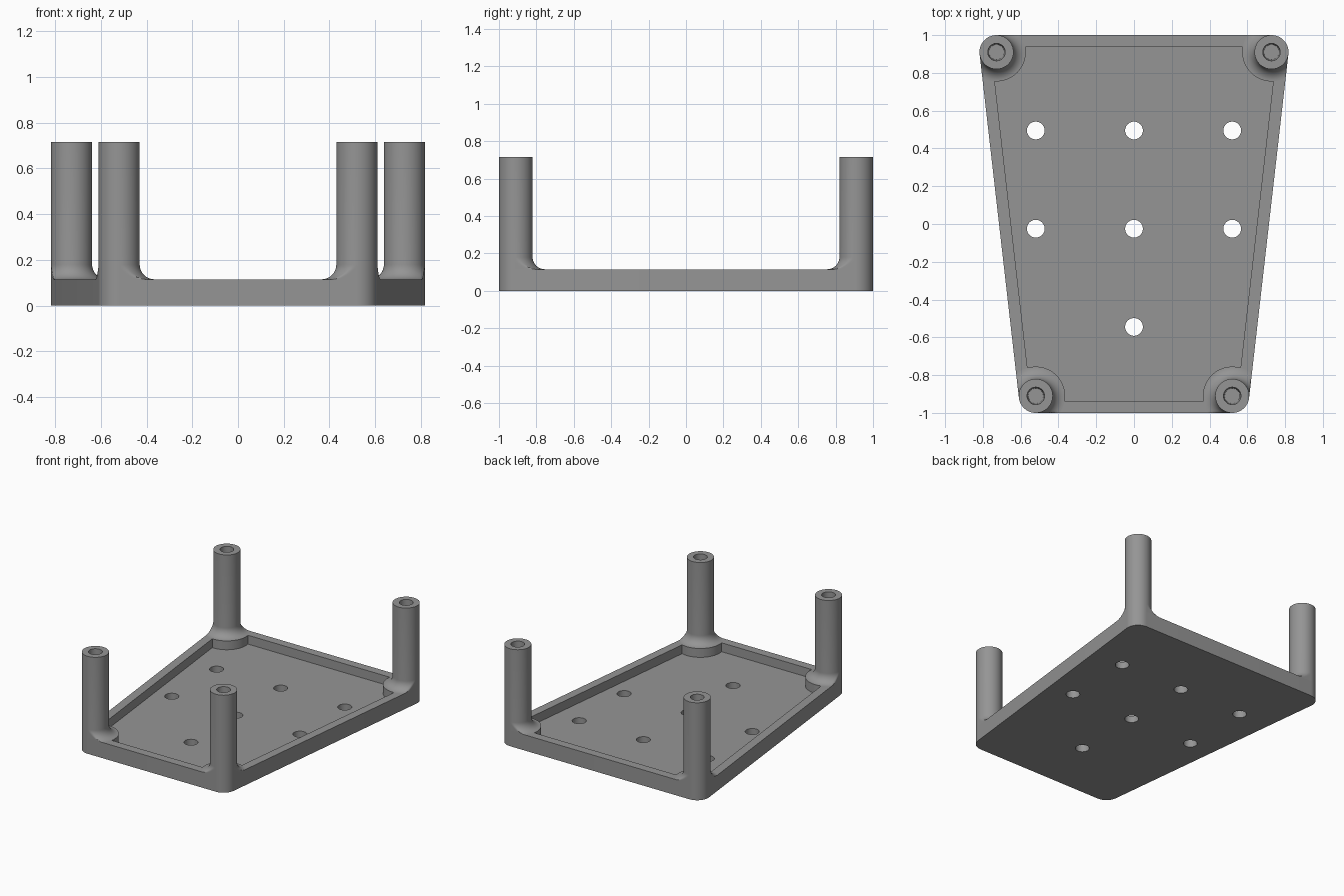
import bpy, bmesh, math
from mathutils import Vector

if "Cube" in bpy.data.objects:
    bpy.data.objects.remove(bpy.data.objects["Cube"])

R, WALL, BOSS = 0.09, 0.063, 0.155      # corner radius, rim width, boss radius
RIM, FLOOR, TOP = 0.115, 0.05, 0.715    # heights
CORNERS = [Vector(c) for c in ((0.52, -0.91), (0.728, 0.91), (-0.728, 0.91), (-0.52, -0.91))]
HOLES = [(x, y) for y in (0.495, -0.025) for x in (-0.52, 0, 0.52)] + [(0, -0.545)]

grey = bpy.data.materials.new("grey plastic")
grey.diffuse_color = (0.3, 0.3, 0.3, 1)
grey.use_nodes = True
grey.node_tree.nodes["Principled BSDF"].inputs["Base Color"].default_value = grey.diffuse_color


def make(name, bm):
    bmesh.ops.recalc_face_normals(bm, faces=bm.faces)
    mesh = bpy.data.meshes.new(name)
    bm.to_mesh(mesh)
    bm.free()
    mesh.materials.append(grey)
    ob = bpy.data.objects.new(name, mesh)
    bpy.context.collection.objects.link(ob)
    return ob


def prism(name, outline, z0, z1):
    bm = bmesh.new()
    face = bm.faces.new([bm.verts.new((x, y, z0)) for x, y in outline])
    top = bmesh.ops.extrude_face_region(bm, geom=[face])["geom"]
    bmesh.ops.translate(bm, vec=(0, 0, z1 - z0),
                        verts=[v for v in top if isinstance(v, bmesh.types.BMVert)])
    return make(name, bm)


def arc(c, r, a0, a1, n):
    return [(c[0] + r * math.cos(a0 + (a1 - a0) * i / n),
             c[1] + r * math.sin(a0 + (a1 - a0) * i / n)) for i in range(n + 1)]


def smooth(ob):
    bpy.ops.object.select_all(action='DESELECT')
    ob.select_set(True)
    bpy.context.view_layer.objects.active = ob
    bpy.ops.object.shade_smooth_by_angle(angle=math.radians(30))


def normals(i):
    """Outward normal angles of the two edges meeting at corner i."""
    a, b, c = CORNERS[i - 1], CORNERS[i], CORNERS[(i + 1) % 4]
    f = math.atan2(-(b - a).x, (b - a).y)
    g = math.atan2(-(c - b).x, (c - b).y)
    return f, f + (g - f) % (2 * math.pi)


# Tray: rounded trapezoid with a pocket that skirts the corner bosses
outer, pocket = [], []
spread = math.acos((R - WALL) / BOSS)
for i, c in enumerate(CORNERS):
    f, g = normals(i)
    outer += arc(c, R, f, g, 16)
    pocket += arc(c, BOSS, f - spread, g + spread - 2 * math.pi, 24)
tray = prism("tray", outer, 0, RIM)
cutters = [prism("pocket_cutter", pocket, FLOOR, RIM + 0.1)]
for h in HOLES:
    cutters.append(prism("hole_cutter", arc(h, 0.047, 0, 2 * math.pi, 40)[:-1], -0.1, 0.09))
for cut in cutters:
    cut.hide_render = True
    mod = tray.modifiers.new("cut", 'BOOLEAN')
    mod.operation, mod.solver, mod.object = 'DIFFERENCE', 'EXACT', cut
    bpy.context.view_layer.objects.active = tray
    bpy.ops.object.modifier_apply(modifier=mod.name)
for cut in cutters:
    bpy.data.objects.remove(cut)
smooth(tray)

# Posts: turned profile with a flared foot trimmed to the tray edge and a screw hole
FIL = BOSS - R
profile = [(BOSS - FIL * math.sin(t), RIM + FIL - FIL * math.cos(t))
           for t in [math.pi / 2 * k / 12 for k in range(13)]]
profile += [(R, TOP), (0.046, TOP), (0.04, TOP - 0.3)]
SEG = 96
for i, c in enumerate(CORNERS):
    f, g = normals(i)
    bm = bmesh.new()
    rings = []
    for r, z in profile:
        ring = []
        for k in range(SEG):
            t = f + 2 * math.pi * k / SEG
            limit = 9.0
            if t <= g:
                limit = R
            else:
                for n in (f, g):
                    if math.cos(t - n) > 0.01:
                        limit = min(limit, R / math.cos(t - n))
            q = min(r, limit)
            ring.append(bm.verts.new((c.x + q * math.cos(t), c.y + q * math.sin(t), z)))
        rings.append(ring)
    for a, b in zip(rings, rings[1:]):
        for k in range(SEG):
            n = (k + 1) % SEG
            bm.faces.new((a[k], a[n], b[n], b[k]))
    bm.faces.new(rings[0])
    bm.faces.new(rings[-1])
    smooth(make("post", bm))
